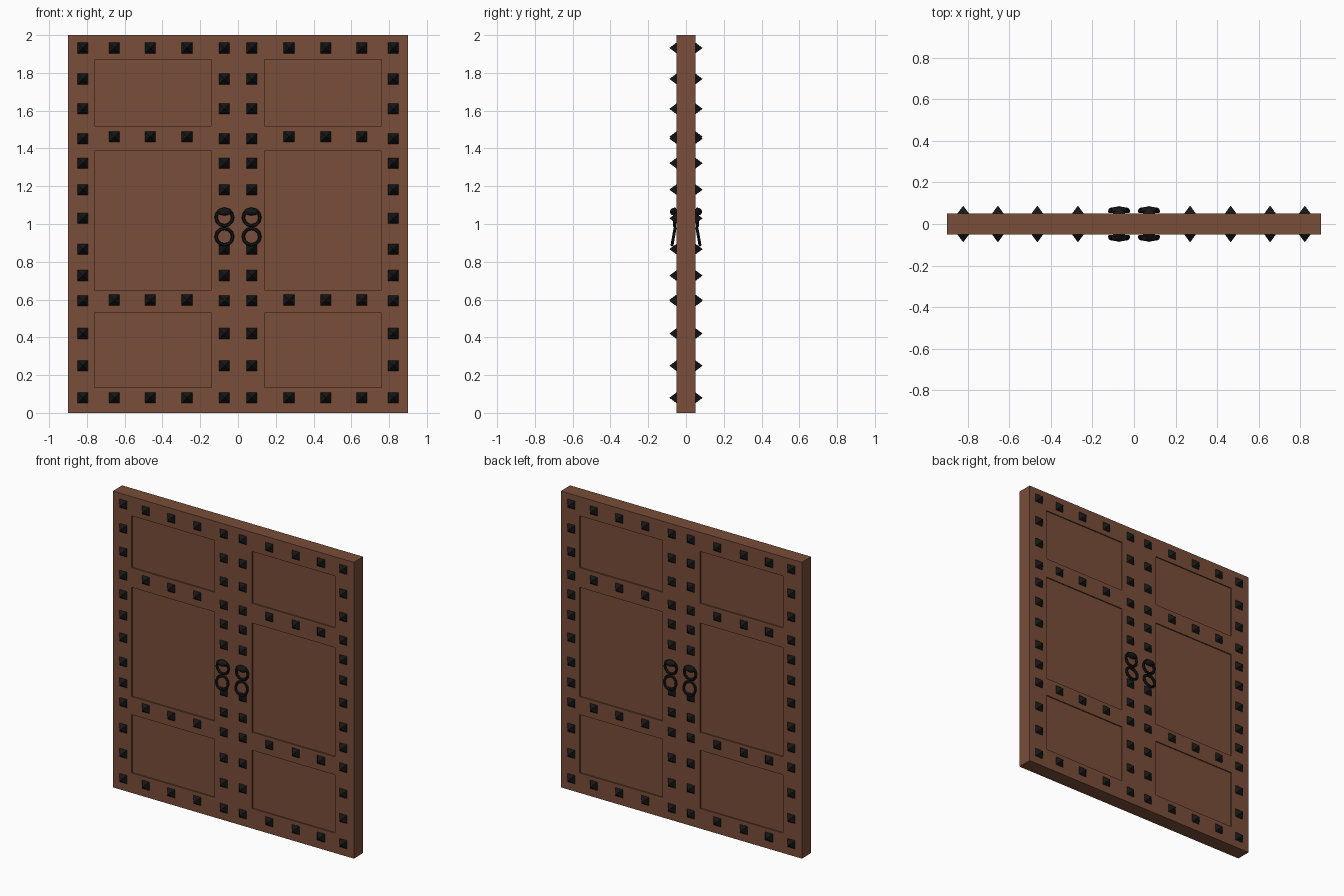
import bpy, bmesh
from math import pi, radians
from mathutils import Matrix, Vector

if "Cube" in bpy.data.objects:
    bpy.data.objects.remove(bpy.data.objects["Cube"])


def material(name, color):
    m = bpy.data.materials.new(name)
    m.diffuse_color = (*color, 1)
    m.use_nodes = True
    m.node_tree.nodes["Principled BSDF"].inputs["Base Color"].default_value = m.diffuse_color
    return m


WOOD = material("brown_wood", (0.19, 0.075, 0.04))
IRON = material("black_iron", (0.008, 0.008, 0.008))


def finish(name, bm, mat):
    bmesh.ops.recalc_face_normals(bm, faces=bm.faces)
    me = bpy.data.meshes.new(name)
    bm.to_mesh(me)
    bm.free()
    me.materials.append(mat)
    ob = bpy.data.objects.new(name, me)
    bpy.context.collection.objects.link(ob)
    return ob


def box(bm, x0, x1, y0, y1, z0, z1):
    c = Vector(((x0 + x1) / 2, (y0 + y1) / 2, (z0 + z1) / 2))
    bmesh.ops.create_cube(bm, size=1, matrix=Matrix.Translation(c)
                          @ Matrix.Diagonal((x1 - x0, y1 - y0, z1 - z0, 1)))


# Door slab with six shallow recessed panels cut into each side
bm = bmesh.new()
box(bm, -0.9, 0.9, -0.05, 0.05, 0, 2)
door = finish("double_door", bm, WOOD)
bm = bmesh.new()
for x in (-0.45, 0.45):
    for z0, z1 in ((0.135, 0.528), (0.65, 1.387), (1.52, 1.87)):
        for s in (-1, 1):
            y0, y1 = sorted((s * 0.042, s * 0.1))
            box(bm, x - 0.31, x + 0.31, y0, y1, z0, z1)
cutter = finish("panel_cutter", bm, WOOD)
cutter.hide_render = True
cutter.hide_set(True)
mod = door.modifiers.new("panels", 'BOOLEAN')
mod.operation, mod.object, mod.solver = 'DIFFERENCE', cutter, 'EXACT'

# Pyramid studs along stiles and rails
stile_z = (0.08, 0.25, 0.42, 0.593, 0.727, 0.867, 1.03, 1.182, 1.322, 1.452, 1.61, 1.768, 1.932)
spots = [(0.822, z) for z in stile_z]
spots += [(0.072, z) for z in stile_z if z != 1.03]
spots += [(x, z) for x in (0.27, 0.465, 0.655) for z in (0.08, 0.598, 1.462, 1.932)]
bm = bmesh.new()
for px, z in spots:
    for x in (-px, px):
        for s in (-1, 1):
            ring = [bm.verts.new((x + a * 0.029, s * 0.049, z + b * 0.029))
                    for a, b in ((-1, -1), (1, -1), (1, 1), (-1, 1))]
            tip = bm.verts.new((x, s * 0.088, z))
            bm.faces.new(ring)
            for i in range(4):
                bm.faces.new((ring[i], ring[(i + 1) % 4], tip))
finish("studs", bm, IRON)


def torus(bm, mat, R, r, n=12, m=6):
    prof = []
    for i in range(n):
        rot = Matrix.Rotation(2 * pi * i / n, 4, 'Y')
        prof.append([bm.verts.new(mat @ rot @ (Matrix.Rotation(2 * pi * j / m, 4, 'Z')
                    @ Vector((r, 0, 0)) + Vector((R, 0, 0)))) for j in range(m)])
    for i in range(n):
        for j in range(m):
            a, b = prof[i], prof[(i + 1) % n]
            k = (j + 1) % m
            bm.faces.new((a[j], b[j], b[k], a[k]))


# Knocker: fixed ring with thick brow, and a hanging ring, on both sides
for x in (-0.072, 0.072):
    for s in (-1, 1):
        bm = bmesh.new()
        torus(bm, Matrix.Translation((x, s * 0.06, 1.035)), 0.044, 0.009)
        bmesh.ops.create_uvsphere(bm, u_segments=10, v_segments=6, radius=1,
            matrix=Matrix.Translation((x, s * 0.065, 1.065)) @ Matrix.Diagonal((0.042, 0.02, 0.02, 1)))
        torus(bm, Matrix.Translation((x, s * 0.066, 0.933))
              @ Matrix.Rotation(radians(s * 10), 4, 'X'), 0.044, 0.009)
        side = ("left" if x < 0 else "right") + ("_front" if s < 0 else "_back")
        finish("knocker_" + side, bm, IRON)
